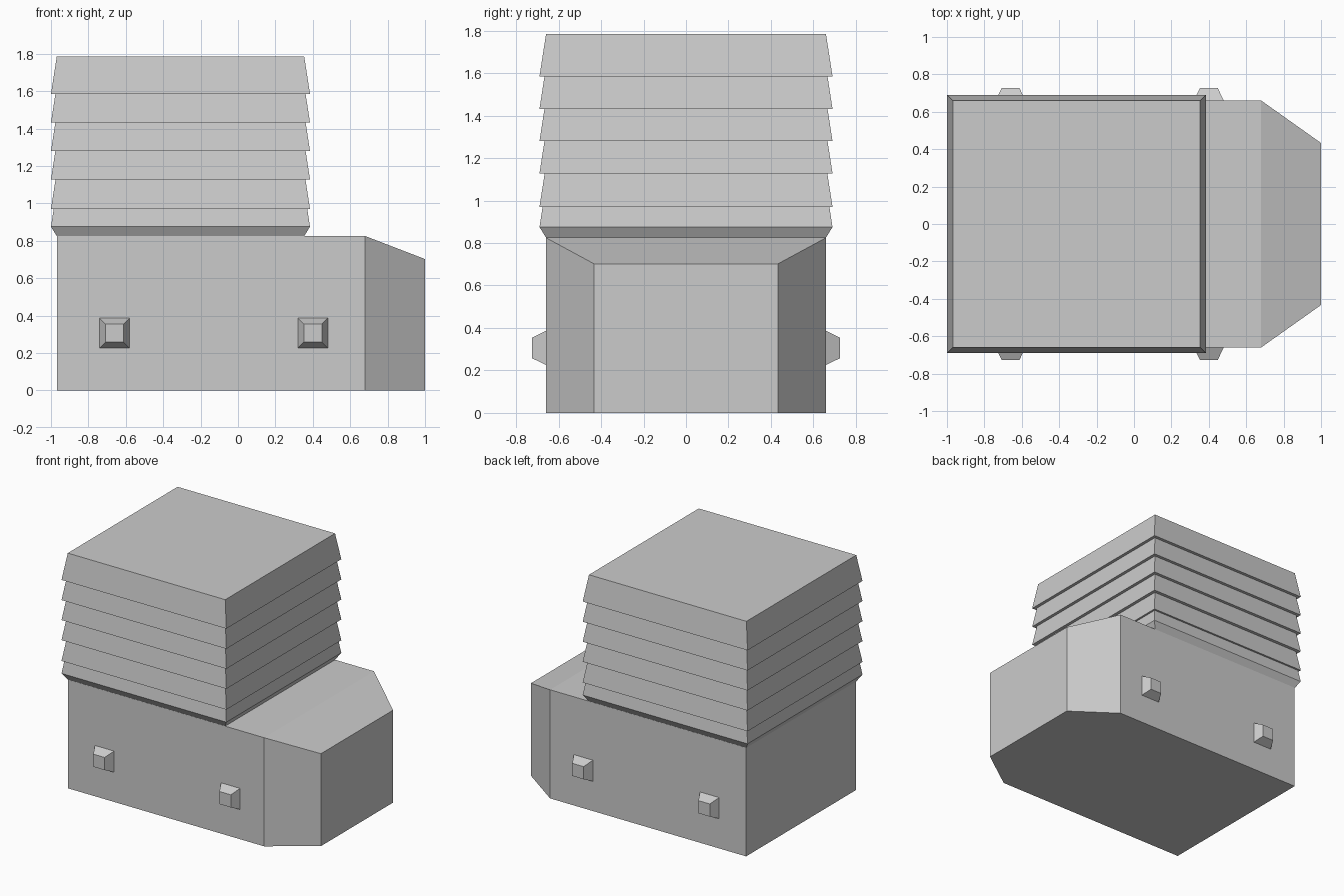
import bpy, bmesh

if "Cube" in bpy.data.objects:
    bpy.data.objects.remove(bpy.data.objects["Cube"])


def loft(name, rings):
    """Solid through a list of four-point rings, capped at both ends."""
    bm = bmesh.new()
    loops = [[bm.verts.new(p) for p in ring] for ring in rings]
    for a, b in zip(loops, loops[1:]):
        for i in range(4):
            j = (i + 1) % 4
            bm.faces.new((a[i], a[j], b[j], b[i]))
    bm.faces.new(loops[0][::-1])
    bm.faces.new(loops[-1])
    bmesh.ops.recalc_face_normals(bm, faces=bm.faces)
    mesh = bpy.data.meshes.new(name)
    bm.to_mesh(mesh)
    bm.free()
    obj = bpy.data.objects.new(name, mesh)
    bpy.context.collection.objects.link(obj)
    return obj


def ring_x(x, w, h):
    return [(x, -w, 0), (x, w, 0), (x, w, h), (x, -w, h)]


def ring_y(y, cx, cz, r):
    return [(cx - r, y, cz - r), (cx + r, y, cz - r),
            (cx + r, y, cz + r), (cx - r, y, cz + r)]


def ring_z(z, inset):
    x0, x1, w = -1.0 + inset, 0.385 - inset, 0.69 - inset
    return [(x0, -w, z), (x1, -w, z), (x1, w, z), (x0, w, z)]


# Base with tapered nose
loft("base", [ring_x(-0.967, 0.66, 0.825), ring_x(0.68, 0.66, 0.825),
              ring_x(1.0, 0.433, 0.702)])

# Stack of overlapping slats, each leaning in at the same slope
levels = [0.875, 0.97, 1.128, 1.28, 1.432, 1.585, 1.785]
rings = [ring_z(0.825, 0.031)]
for low, high in zip(levels, levels[1:]):
    rings += [ring_z(low, 0), ring_z(high, 0.155 * (high - low))]
loft("slatted_tower", rings)

# Tapered side pegs, two on each side
for side, label in ((-1, "front"), (1, "back")):
    for cx, end in ((-0.66, "left"), (0.4, "right")):
        loft(f"{label}_{end}_peg", [ring_y(side * 0.655, cx, 0.306, 0.08),
                                    ring_y(side * 0.66, cx, 0.306, 0.08),
                                    ring_y(side * 0.726, cx, 0.306, 0.048)])
